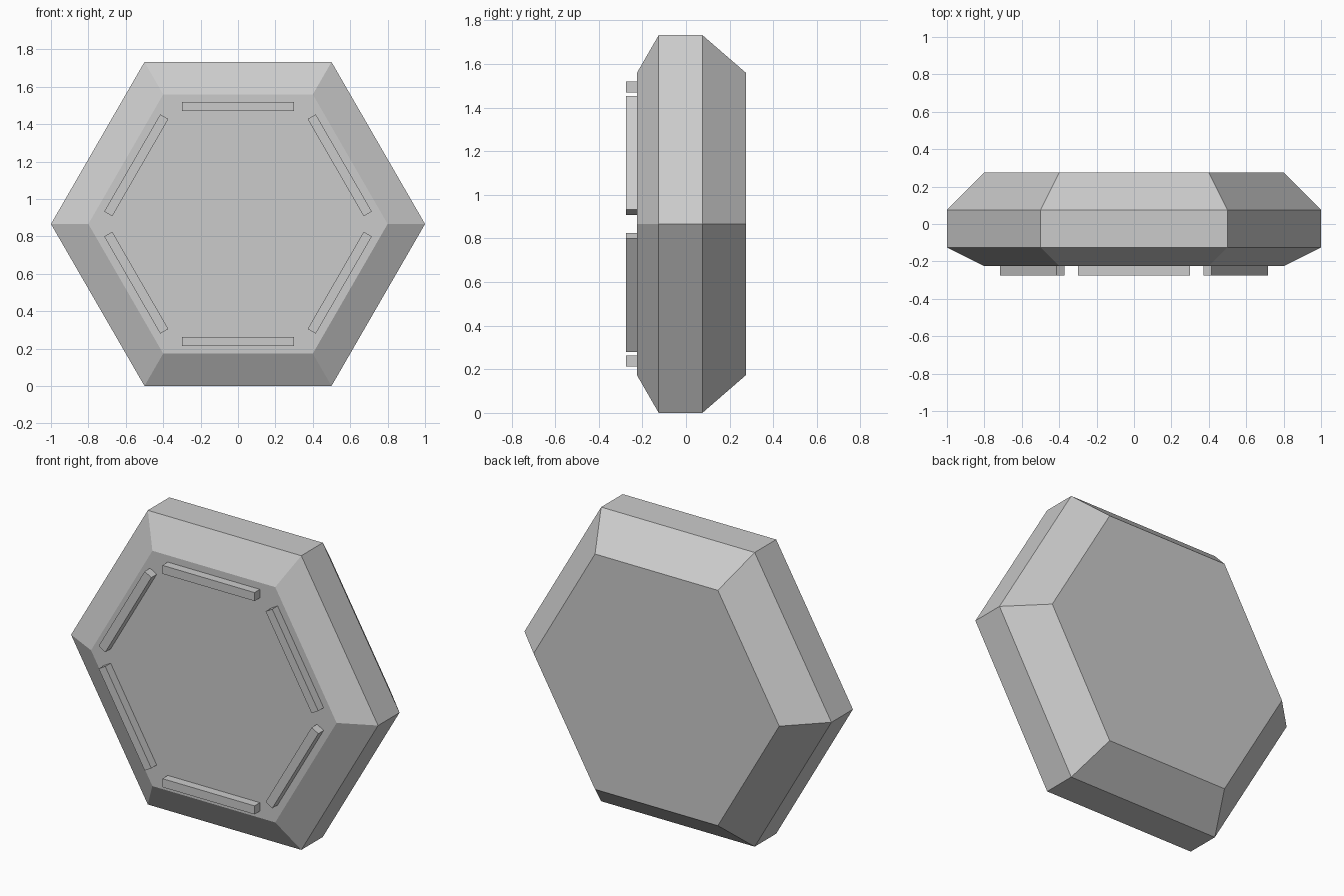
import bpy, bmesh
from math import radians, cos, sin, sqrt
from mathutils import Matrix

if "Cube" in bpy.data.objects:
    bpy.data.objects.remove(bpy.data.objects["Cube"])

CZ = sqrt(3) / 2  # height of the hexagon centre


def finish(name, bm):
    bmesh.ops.recalc_face_normals(bm, faces=bm.faces)
    mesh = bpy.data.meshes.new(name)
    bm.to_mesh(mesh)
    bm.free()
    obj = bpy.data.objects.new(name, mesh)
    bpy.context.collection.objects.link(obj)
    return obj


# Hexagonal body: (y, radius) profile lofted from front to back
profile = [(-0.225, 0.8), (-0.125, 1.0), (0.075, 1.0), (0.275, 0.8)]
bm = bmesh.new()
rings = [[bm.verts.new((r * cos(radians(60 * i)), y, CZ + r * sin(radians(60 * i))))
          for i in range(6)] for y, r in profile]
for a, b in zip(rings, rings[1:]):
    for i in range(6):
        j = (i + 1) % 6
        bm.faces.new((a[i], a[j], b[j], b[i]))
bm.faces.new(rings[0])
bm.faces.new(rings[-1])
finish("hexagonal_body", bm)

# Raised bars on the front, one along each edge
for i in range(6):
    bm = bmesh.new()
    place = (Matrix.Translation((0, 0, CZ))
             @ Matrix.Rotation(radians(60 * i), 4, 'Y')
             @ Matrix.Translation((0, -0.245, 0.628))
             @ Matrix.Diagonal((0.6, 0.06, 0.05, 1)))
    bmesh.ops.create_cube(bm, size=1, matrix=place)
    finish(f"front_bar_{i + 1}", bm)
